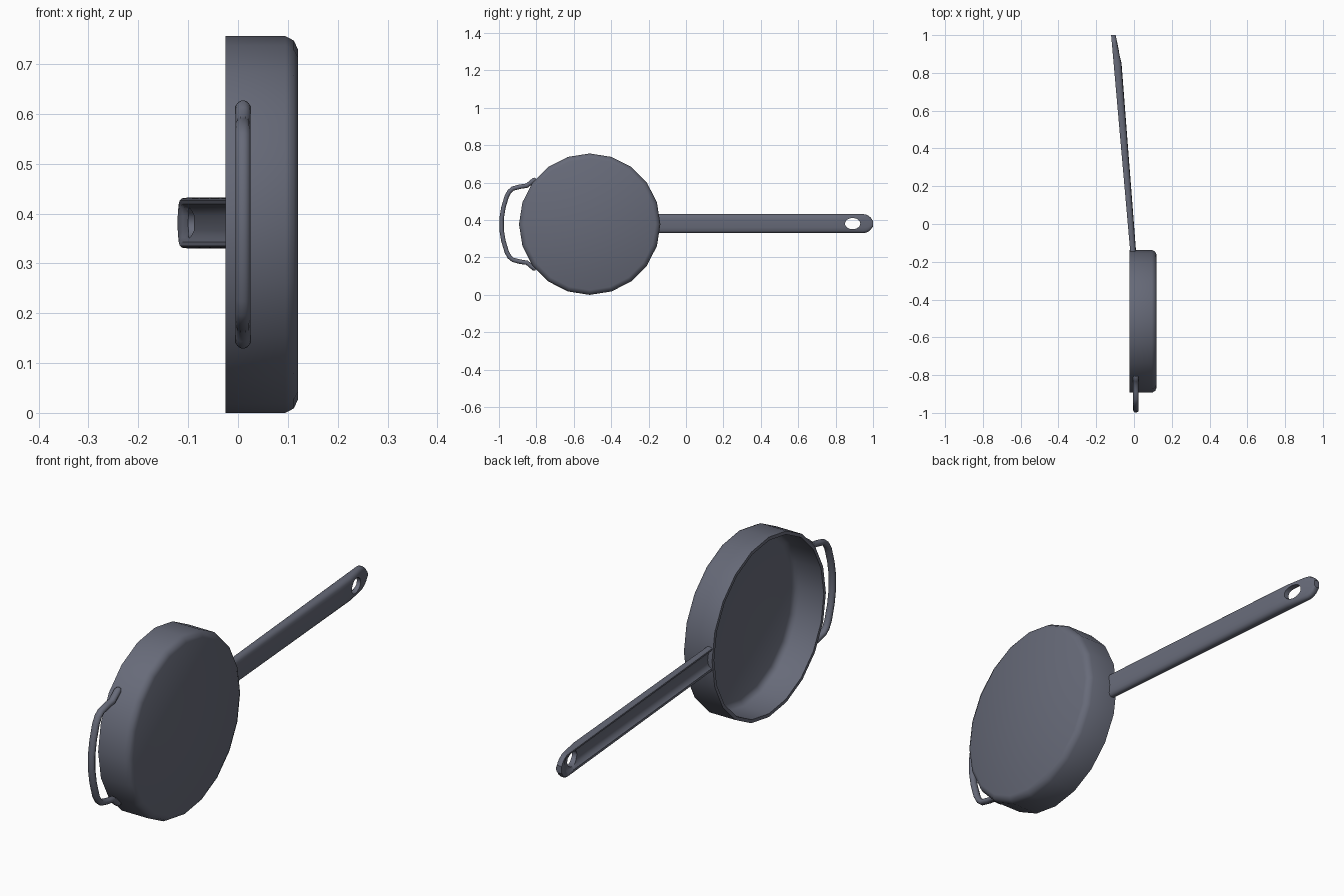
import bpy, bmesh, math
from mathutils import Vector

if "Cube" in bpy.data.objects:
    bpy.data.objects.remove(bpy.data.objects["Cube"])

CY, CZ = -0.515, 0.378          # pan axis position (axis runs along x)

metal = bpy.data.materials.new("slate grey metal")
metal.diffuse_color = (0.135, 0.145, 0.19, 1)
metal.use_nodes = True
metal.node_tree.nodes["Principled BSDF"].inputs["Base Color"].default_value = metal.diffuse_color


def make(name, bm, angle=40):
    bmesh.ops.remove_doubles(bm, verts=bm.verts, dist=1e-5)
    bmesh.ops.recalc_face_normals(bm, faces=bm.faces)
    me = bpy.data.meshes.new(name)
    bm.to_mesh(me)
    bm.free()
    ob = bpy.data.objects.new(name, me)
    bpy.context.collection.objects.link(ob)
    me.materials.append(metal)
    smooth(ob, angle)
    return ob


def smooth(ob, angle):
    bpy.ops.object.select_all(action='DESELECT')
    ob.select_set(True)
    bpy.context.view_layer.objects.active = ob
    bpy.ops.object.shade_smooth_by_angle(angle=math.radians(angle))


def loft(bm, rings, caps=True):
    vr = [[bm.verts.new(p) for p in r] for r in rings]
    n = len(vr[0])
    for a, b in zip(vr, vr[1:]):
        for i in range(n):
            j = (i + 1) % n
            bm.faces.new((a[i], a[j], b[j], b[i]))
    if caps:
        bm.faces.new(vr[0])
        bm.faces.new(vr[-1])


# Pan bowl: 20-sided lathe, outside base -> rim -> inside floor
profile = [(0.12, 0.352), (0.112, 0.369), (0.095, 0.378), (-0.025, 0.378),
           (-0.025, 0.364), (0.085, 0.364), (0.1, 0.357), (0.107, 0.34)]
bm = bmesh.new()
loft(bm, [[(x, CY + r * math.cos(i * math.pi / 10), CZ + r * math.sin(i * math.pi / 10))
           for i in range(20)] for x, r in profile])
make("pan_bowl", bm, 50)


# Long handle: channel section, grooved towards -x, rounded at the end
def lerp(y, pts):
    for (y0, a), (y1, b) in zip(pts, pts[1:]):
        if y <= y1:
            return a + (b - a) * (y - y0) / (y1 - y0)
    return pts[-1][1]


rings = []
for y in (-0.146, 0.1, 0.35, 0.6, 0.78, 0.85, 0.9, 0.945, 0.96, 0.975, 0.988, 0.996, 1.0):
    top = lerp(y, [(-0.146, -0.02), (1.0, -0.121)])
    bot = lerp(y, [(-0.146, 0.011), (0.85, -0.066), (1.0, -0.097)])
    t = max(0, (y - 0.945) / 0.055)
    w = 0.051 * max(0.3, math.sqrt(max(0, 1 - t * t)))
    groove = lerp(y, [(-0.146, 0.016), (0.85, 0.02), (0.94, 0.016), (0.975, 0.0), (1.0, 0.0)])
    th = bot - top
    half = [(1.0, top + th * 0.5), (0.97, top + th * 0.12), (0.9, top),
            (0.74, top + groove * 0.1), (0.58, top + groove * 0.75), (0.3, top + groove)]
    under = [(-0.93, bot - th * 0.22), (-0.75, bot - th * 0.06), (-0.4, bot)]
    sec = half + [(-v, x) for v, x in reversed(half)] + under + [(-v, x) for v, x in reversed(under)]
    rings.append([(x, y, CZ + 0.003 + v * w) for v, x in sec])
bm = bmesh.new()
loft(bm, rings)
handle = make("long_handle", bm)

# Oval hanging hole cutter
bm = bmesh.new()
loft(bm, [[(x, 0.891 + 0.041 * math.cos(a * math.pi / 10), CZ + 0.003 + 0.03 * math.sin(a * math.pi / 10))
           for a in range(20)] for x in (-0.3, 0.1)])
cutter = make("hole_cutter", bm)
cutter.hide_render = True
mod = handle.modifiers.new("hanging_hole", 'BOOLEAN')
mod.operation, mod.solver, mod.object = 'DIFFERENCE', 'EXACT', cutter
bpy.context.view_layer.objects.active = handle
bpy.ops.object.modifier_apply(modifier=mod.name)
bpy.data.objects.remove(cutter)
smooth(handle, 40)

# Wire helper loop: oval tube swept along a mirrored path (y, z offset from the axis)
side = [(-0.803, 0.243), (-0.812, 0.237), (-0.826, 0.226), (-0.85, 0.206), (-0.885, 0.201),
        (-0.925, 0.191), (-0.943, 0.176), (-0.958, 0.15), (-0.976, 0.09), (-0.986, 0.03)]
path = [Vector(p) for p in side + [(y, -z) for y, z in reversed(side)]]
rings = []
for i, p in enumerate(path):
    d = (path[min(i + 1, len(path) - 1)] - path[max(i - 1, 0)]).normalized()
    n = Vector((-d.y, d.x))
    s = 0.6 if i in (0, len(path) - 1) else 1.0
    rings.append([(0.01 + 0.015 * s * math.cos(a * math.pi / 5),
                   *(Vector((p.x, CZ + p.y)) + n * 0.0125 * s * math.sin(a * math.pi / 5)))
                  for a in range(10)])
bm = bmesh.new()
loft(bm, rings)
make("helper_loop", bm, 60)
